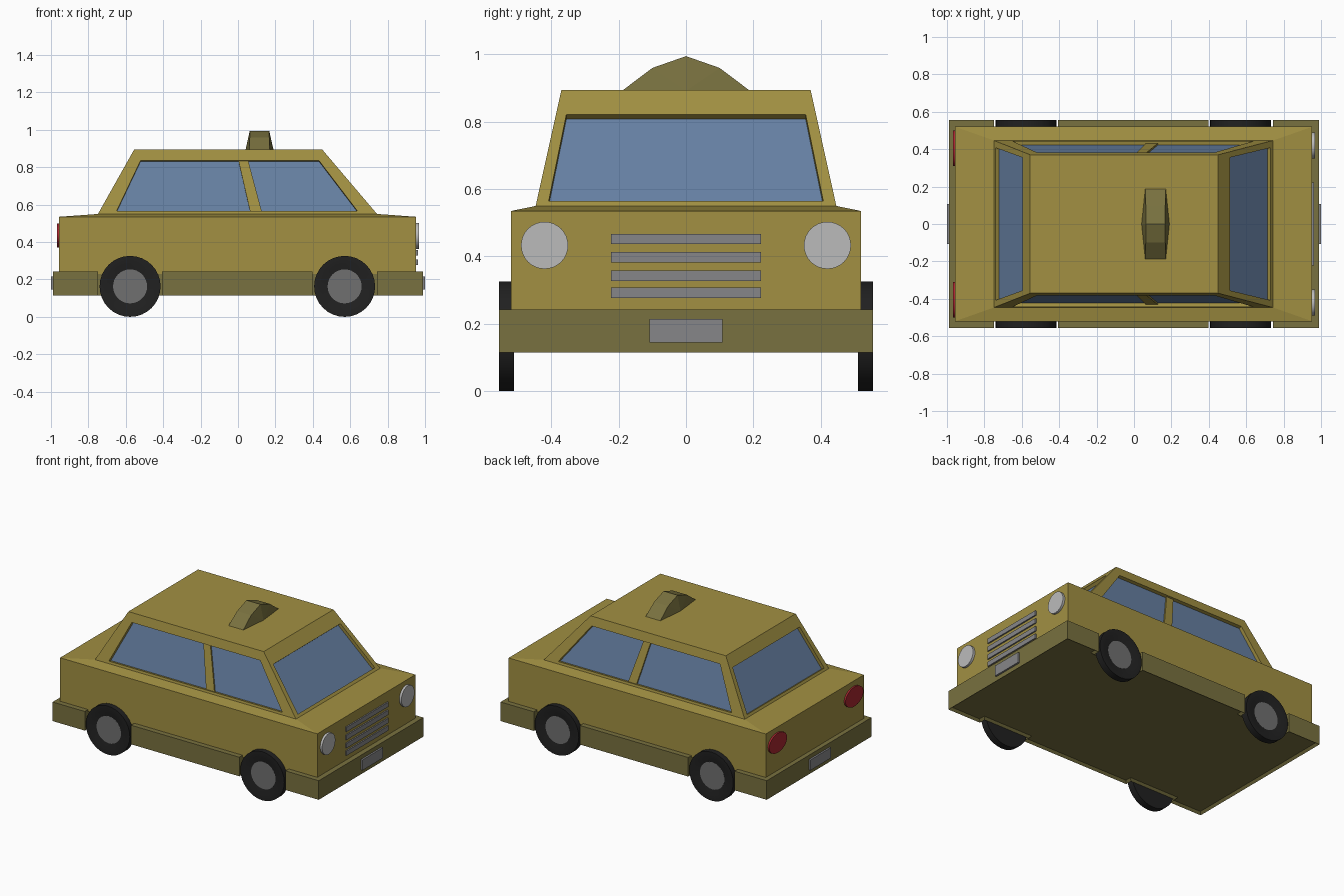
import bpy, bmesh, math
from mathutils import Vector, Matrix

if "Cube" in bpy.data.objects:
    bpy.data.objects.remove(bpy.data.objects["Cube"])


def material(name, *rgb):
    m = bpy.data.materials.new(name)
    m.diffuse_color = (*rgb, 1)
    m.use_nodes = True
    m.node_tree.nodes["Principled BSDF"].inputs["Base Color"].default_value = m.diffuse_color
    return m


PAINT = material("paint", 0.36, 0.28, 0.055)
TRIM = material("trim", 0.19, 0.165, 0.05)
GLASS = material("glass", 0.135, 0.22, 0.37)
RUBBER = material("rubber", 0.015, 0.015, 0.015)
HUB = material("hub", 0.16, 0.16, 0.16)
CHROME = material("chrome", 0.24, 0.24, 0.25)
LAMP = material("lamp", 0.5, 0.5, 0.5)
RED = material("red", 0.4, 0.02, 0.03)


def finish(name, bm, mat):
    bmesh.ops.recalc_face_normals(bm, faces=bm.faces)
    me = bpy.data.meshes.new(name)
    bm.to_mesh(me)
    bm.free()
    me.materials.append(mat)
    ob = bpy.data.objects.new(name, me)
    bpy.context.collection.objects.link(ob)
    return ob


def box(name, centre, size, mat):
    bm = bmesh.new()
    bmesh.ops.create_cube(bm, size=1, matrix=Matrix.Translation(centre) @ Matrix.Diagonal((*size, 1)))
    return finish(name, bm, mat)


def rect(bm, x0, x1, y, z):
    return [bm.verts.new(p) for p in ((x0, -y, z), (x1, -y, z), (x1, y, z), (x0, y, z))]


def bridge(bm, a, b):
    n = len(a)
    for i in range(n):
        bm.faces.new((a[i], a[(i + 1) % n], b[(i + 1) % n], b[i]))


def lathe(name, profile, centre, axis, mat, scale=(1, 1), seg=32):
    """Spin (radius, height) pairs around an axis; scale stretches the disc."""
    rot = Vector((0, 0, 1)).rotation_difference(Vector(axis)).to_matrix()
    bm = bmesh.new()
    rings = []
    for r, h in profile:
        ring = []
        for i in range(seg):
            a = math.tau * i / seg
            p = Vector((r * scale[0] * math.cos(a), r * scale[1] * math.sin(a), h))
            ring.append(bm.verts.new(rot @ p + Vector(centre)))
        rings.append(ring)
    for a, b in zip(rings, rings[1:]):
        bridge(bm, a, b)
    bm.faces.new(rings[0])
    bm.faces.new(rings[-1])
    ob = finish(name, bm, mat)
    ob.data.shade_smooth()
    ob.data.set_sharp_from_angle(angle=math.radians(30))
    return ob


# Lower body with slightly raised deck
bm = bmesh.new()
low = rect(bm, -0.957, 0.953, 0.52, 0.23)
mid = rect(bm, -0.957, 0.953, 0.52, 0.535)
top = rect(bm, -0.75, 0.745, 0.447, 0.55)
bridge(bm, low, mid)
bridge(bm, mid, top)
bm.faces.new(low)
bm.faces.new(top)
finish("body", bm, PAINT)

# Skirt and bumpers: one outline with wheel notches, hollowed slightly below
side = [(-0.988, 0.555)]
for cx in (-0.577, 0.57):
    a, b = cx - 0.172, cx + 0.172
    side += [(a, 0.555), (a, 0.512), (b, 0.512), (b, 0.555)]
side.append((0.988, 0.555))
outline = [(x, -y) for x, y in side] + side[::-1]
bm = bmesh.new()
lo = [bm.verts.new((x, y, 0.115)) for x, y in outline]
hi = [bm.verts.new((x, y, 0.243)) for x, y in outline]
bridge(bm, lo, hi)
floor = bm.faces.new(lo)
bm.faces.new(hi)
bmesh.ops.recalc_face_normals(bm, faces=bm.faces)
bmesh.ops.inset_region(bm, faces=[floor], thickness=0.02, depth=-0.015)
finish("skirt", bm, TRIM)

# Cabin frame with recessed window openings
base = [Vector(p) for p in ((-0.75, -0.447, 0.548), (0.745, -0.447, 0.548), (0.745, 0.447, 0.548), (-0.75, 0.447, 0.548))]
roof = [Vector(p) for p in ((-0.555, -0.37, 0.895), (0.45, -0.37, 0.895), (0.45, 0.37, 0.895), (-0.555, 0.37, 0.895))]
cabin = bmesh.new()
cabin.faces.new([cabin.verts.new(p) for p in roof])
DEPTH = 0.022
for i, name in enumerate(("near_side_window", "windshield", "far_side_window", "rear_window")):
    A, B, C, D = base[i], base[(i + 1) % 4], roof[(i + 1) % 4], roof[i]
    inward = -(B - A).cross(D - A).normalized()

    def on(u, v):
        return A.lerp(B, u).lerp(D.lerp(C, u), v)

    m, t = (0.062, 0.83) if i % 2 == 0 else (0.04, 0.79)
    hole = [on(m, 0.05), on(1 - m, 0.05), on(1 - m, t), on(m, t)]
    outer = [cabin.verts.new(p) for p in (A, B, C, D)]
    inner = [cabin.verts.new(p) for p in hole]
    deep = [cabin.verts.new(p + inward * DEPTH) for p in hole]
    bridge(cabin, outer, inner)
    bridge(cabin, inner, deep)
    pane = bmesh.new()
    pane.faces.new([pane.verts.new(p + inward * DEPTH) for p in hole])
    finish(name, pane, GLASS)
    # Slanted door pillar across the side glass
    if i % 2 == 0:
        s = 1 if i == 0 else -1
        y0, y1 = hole[0].y, hole[2].y
        z0, z1 = hole[0].z, hole[2].z
        pil = bmesh.new()
        front = [pil.verts.new(Vector(p) + inward * 0.012) for p in
                 ((0.065, y0, z0), (0.127, y0, z0), (0.055, y1, z1), (0.003, y1, z1))]
        back = [pil.verts.new(v.co + inward * 0.012) for v in front]
        pil.faces.new(front)
        bridge(pil, front, back)
        pil.faces.new(back)
        finish("door_pillar", pil, PAINT)
bmesh.ops.remove_doubles(cabin, verts=cabin.verts, dist=1e-4)
finish("cabin", cabin, PAINT)

# Roof sign
bm = bmesh.new()
for y, w, z in ((-0.19, 0.055, 0.892), (-0.1, 0.052, 0.96), (0, 0.052, 0.995), (0.1, 0.052, 0.96), (0.19, 0.055, 0.892)):
    for s in (-1, 1):
        bm.verts.new((0.115 + s * w, y, z))
for s in (-1, 1):
    bm.verts.new((0.115 + s * 0.075, 0, 0.892))
bmesh.ops.convex_hull(bm, input=bm.verts)
finish("roof_sign", bm, TRIM)

# Wheels and lamps
for s in (-1, 1):
    for x in (-0.577, 0.57):
        lathe("tyre", [(0.163, 0), (0.163, 0.045), (0.125, 0.045), (0.09, 0.034)],
              (x, s * 0.511, 0.163), (0, s, 0), RUBBER)
        lathe("wheel_hub", [(0.091, 0), (0.091, 0.006)], (x, s * 0.54, 0.163), (0, s, 0), HUB)
    lathe("headlight", [(0.07, 0), (0.07, 0.02)], (0.948, s * 0.42, 0.433), (1, 0, 0), LAMP)
    lathe("tail_light", [(1, 0), (1, 0.02)], (-0.948, s * 0.405, 0.435), (-1, 0, 0), RED, (0.065, 0.095))
    box("number_plate", (s * 0.99, 0, 0.18), (0.02, 0.216, 0.07), CHROME)

# Grille bars
for z in (0.452, 0.398, 0.343, 0.292):
    box("grille_bar", (0.953, 0, z), (0.018, 0.446, 0.031), CHROME)
